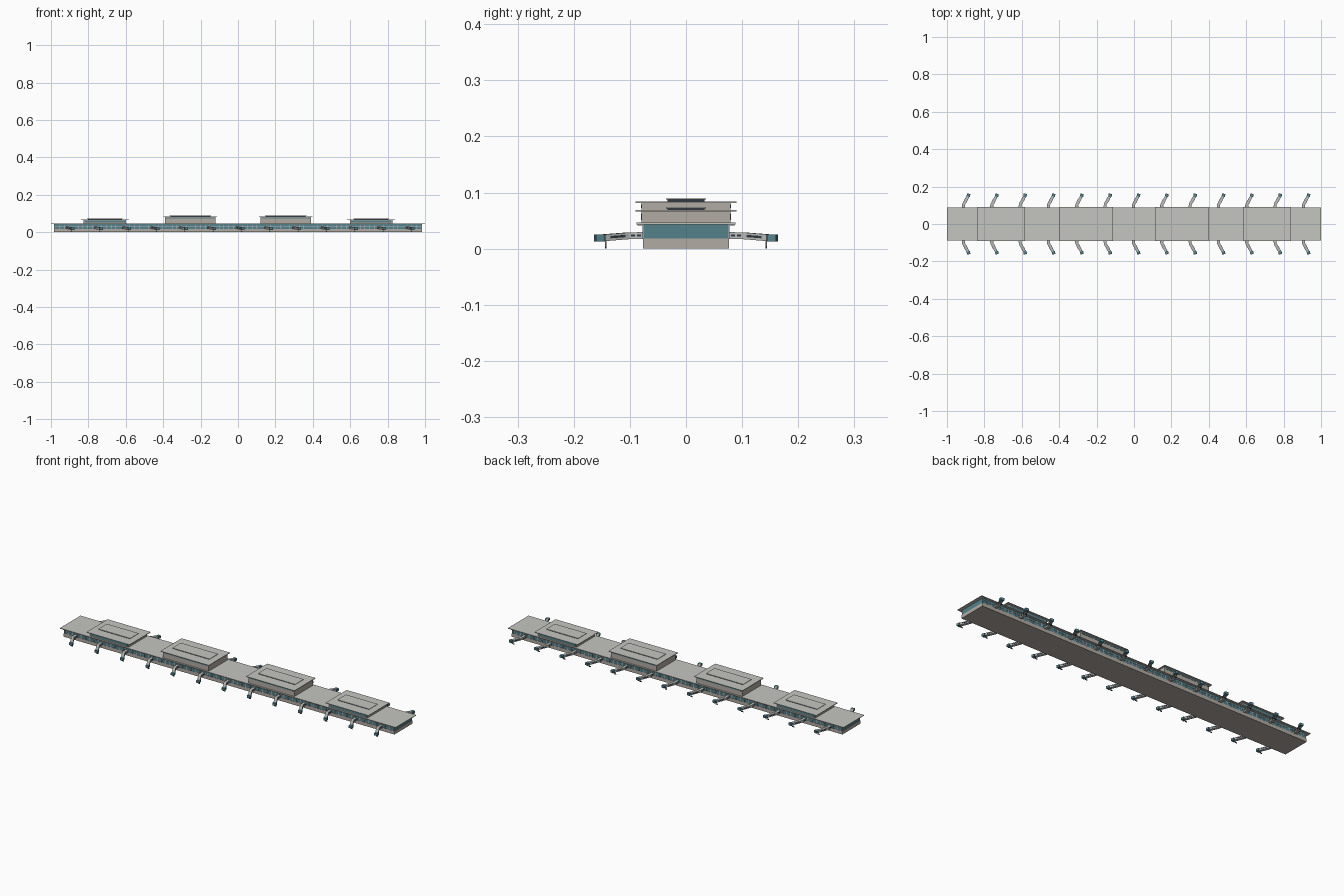
import bpy, bmesh, math
from mathutils import Vector, Matrix

if "Cube" in bpy.data.objects:
    bpy.data.objects.remove(bpy.data.objects["Cube"])


def material(name, color):
    m = bpy.data.materials.new(name)
    m.diffuse_color = (*color, 1)
    m.use_nodes = True
    m.node_tree.nodes["Principled BSDF"].inputs["Base Color"].default_value = m.diffuse_color
    return m


STONE = material("stone", (0.45, 0.41, 0.37))
ROOF = material("roof_grey", (0.56, 0.56, 0.53))
GLASS = material("teal_glass", (0.09, 0.22, 0.26))
DARK = material("dark_metal", (0.03, 0.04, 0.05))
METAL = material("light_metal", (0.5, 0.51, 0.51))


class Part:
    """Collects simple solids into one named object."""

    def __init__(self, name, mat):
        self.name, self.mat, self.bm = name, mat, bmesh.new()

    def box(self, x0, x1, y0, y1, z0, z1, turn=0):
        c = Vector(((x0 + x1) / 2, (y0 + y1) / 2, (z0 + z1) / 2))
        m = (Matrix.Translation(c) @ Matrix.Rotation(turn, 4, 'Z')
             @ Matrix.Diagonal((x1 - x0, y1 - y0, z1 - z0, 1)))
        bmesh.ops.create_cube(self.bm, size=1, matrix=m)

    def tube(self, path, w, h):
        """Rectangular tunnel mitred along a path of floor points."""
        pts = [Vector(p) for p in path]
        rings = []
        for i, p in enumerate(pts):
            d = pts[min(i + 1, len(pts) - 1)] - pts[max(i - 1, 0)]
            s = Vector((d.y, -d.x, 0)).normalized() * w / 2
            up = Vector((0, 0, h))
            rings.append([self.bm.verts.new(v) for v in (p - s, p + s, p + s + up, p - s + up)])
        for a, b in zip(rings, rings[1:]):
            for k in range(4):
                self.bm.faces.new((a[k], a[(k + 1) % 4], b[(k + 1) % 4], b[k]))
        self.bm.faces.new(rings[0][::-1])
        self.bm.faces.new(rings[-1])

    def cyl(self, x, y, z0, z1, r, n=10):
        bmesh.ops.create_cone(self.bm, cap_ends=True, segments=n, radius1=r, radius2=r, depth=z1 - z0,
                              matrix=Matrix.Translation((x, y, (z0 + z1) / 2)))

    def finish(self, mirror_y=False):
        bmesh.ops.recalc_face_normals(self.bm, faces=self.bm.faces)
        me = bpy.data.meshes.new(self.name)
        self.bm.to_mesh(me)
        self.bm.free()
        me.materials.append(self.mat)
        ob = bpy.data.objects.new(self.name, me)
        bpy.context.collection.objects.link(ob)
        if mirror_y:
            ob.modifiers.new("mirror", 'MIRROR').use_axis = (False, True, False)


# Concourse hall: plinth, glazed storey, flat roof
plinth = Part("plinth", STONE)
plinth.box(-0.985, 0.985, -0.0765, 0.0765, 0, 0.018)
plinth.finish()
hall = Part("hall_glazing", GLASS)
hall.box(-0.983, 0.983, -0.0755, 0.0755, 0.018, 0.0435)
hall.finish()
roof = Part("main_roof", ROOF)
roof.box(-1, 1, -0.088, 0.088, 0.0435, 0.0465)
roof.finish()

# Facade mullions, transom and soffit brackets
mullions = Part("facade_mullions", METAL)
N = 78
for i in range(N + 1):
    x = -0.98 + 1.96 * i / N
    mullions.box(x - 0.001, x + 0.001, 0.0755, 0.0772, 0.018, 0.0435)
    mullions.box(x - 0.001, x + 0.001, 0.0755, 0.086, 0.0415, 0.0435)
mullions.box(-0.983, 0.983, 0.0755, 0.0768, 0.0315, 0.0325)
mullions.finish(True)

# Raised halls: (centre, half length, slab underside)
blocks = Part("raised_hall_walls", STONE)
bands = Part("raised_hall_windows", GLASS)
slabs = Part("raised_hall_roofs", ROOF)
lights = Part("skylight_sides", DARK)
caps = Part("skylight_caps", ROOF)
for cx, half, z in ((-0.712, 0.128, 0.066), (-0.255, 0.144, 0.0815),
                    (0.255, 0.144, 0.0815), (0.712, 0.128, 0.066)):
    big = z > 0.07
    w = half - (0.008 if big else 0.014)
    blocks.box(cx - w, cx + w, -0.079, 0.079, 0.0465, z)
    b0, b1 = (z - 0.009, z - 0.003) if big else (0.051, 0.063)
    for s in (-1, 1):
        bands.box(cx - w + 0.006, cx + w - 0.006, s * 0.0795 - 0.0008, s * 0.0795 + 0.0008, b0, b1)
    slabs.box(cx - half, cx + half, -0.09, 0.09, z, z + 0.003)
    k = half - 0.037
    lights.box(cx - k, cx + k, -0.033, 0.033, z + 0.003, z + 0.006)
    caps.box(cx - k - 0.004, cx + k + 0.004, -0.036, 0.036, z + 0.006, z + 0.008)
for p in (blocks, bands, slabs, lights, caps):
    p.finish()

# Boarding bridges: thirteen per side
tunnels = Part("bridge_tunnels", METAL)
windows = Part("bridge_windows", DARK)
cabs = Part("bridge_cabs", GLASS)
legs = Part("bridge_legs", METAL)
wheels = Part("bridge_wheels", DARK)
for i in range(13):
    x = -0.912 + 0.1515 * i
    tunnels.tube([(x, 0.074, 0.0175), (x, 0.103, 0.0170), (x + 0.024, 0.147, 0.0135)], 0.015, 0.012)
    for y0, y1 in ((0.080, 0.087), (0.091, 0.098)):
        windows.box(x - 0.0082, x + 0.0082, y0, y1, 0.0215, 0.0255)
    windows.tube([(x + 0.005, 0.112, 0.0205), (x + 0.019, 0.138, 0.0185)], 0.0164, 0.004)
    cabs.box(x + 0.018, x + 0.036, 0.146, 0.162, 0.013, 0.0255, -0.2)
    legs.cyl(x + 0.022, 0.143, 0.002, 0.0145, 0.0016)
    wheels.box(x + 0.016, x + 0.028, 0.1415, 0.1445, 0, 0.004)
for p in (tunnels, windows, cabs, legs, wheels):
    p.finish(True)
